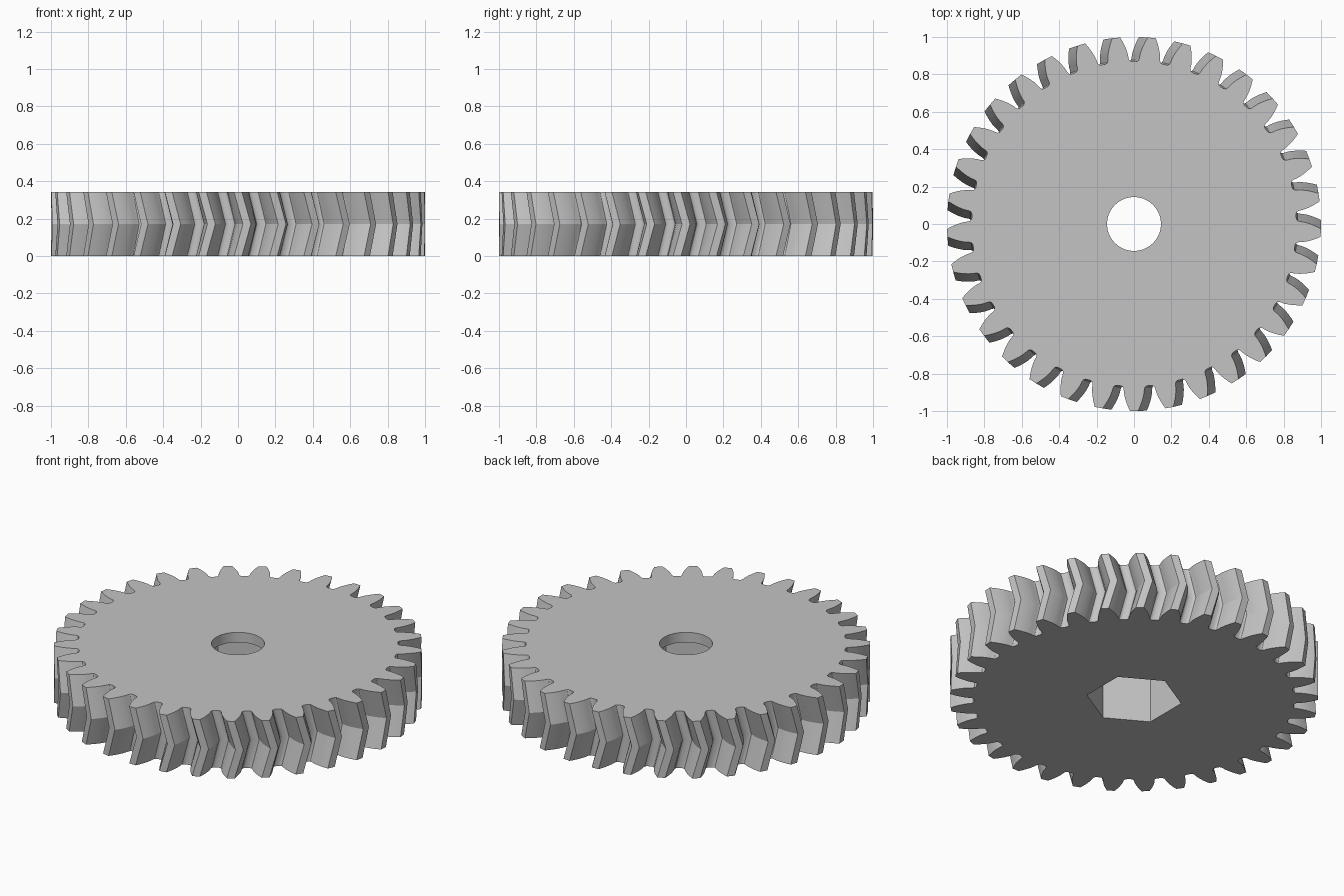
import bpy
import bmesh
from math import acos, cos, pi, radians, sin, sqrt, tan

old = bpy.data.objects.get("Cube")
if old:
    bpy.data.objects.remove(old, do_unlink=True)

TEETH = 33
HEIGHT = 0.342
PITCH_R = TEETH / (TEETH + 2)
BASE_R = PITCH_R * cos(radians(20))
STEP = 2 * pi / TEETH
TWIST = STEP / 4            # how far the chevron leads at mid height


def involute(r):
    a = acos(min(1, BASE_R / r))
    return tan(a) - a


def tooth_profile():
    """One tooth as (radius, angle) pairs, from gap to gap."""
    base_half = STEP / 4 + involute(PITCH_R)
    steps = 7
    flank = []
    for i in range(steps):
        r = BASE_R + (1 - BASE_R) * i / (steps - 1)
        flank.append((r, base_half - involute(r)))
    # rounded root between tooth and gap floor
    root = [(0.868, radians(4.85)), (0.870, radians(4.3)), (0.876, radians(3.8))]
    half = root + flank
    return [(r, -a) for r, a in half] + [(r, a) for r, a in reversed(half)]


def ring(bm, points, z):
    """Closed loop of (radius, angle) points at height z."""
    verts = [bm.verts.new((r * cos(a), r * sin(a), z)) for r, a in points]
    edges = [bm.edges.new((verts[i - 1], verts[i])) for i in range(len(verts))]
    return verts, edges


def wall(bm, low, high):
    a, b = low[0], high[0]
    for i in range(len(a)):
        bm.faces.new((a[i - 1], a[i], b[i], b[i - 1]))


def annulus(bm, outer, inner):
    bmesh.ops.triangle_fill(bm, edges=outer[1] + inner[1], use_beauty=True)


def polygon(count, radius, turn=0):
    return [(radius, turn + 2 * pi * i / count) for i in range(count)]


def gear_outline(turn):
    return [(r, a + turn + k * STEP) for k in range(TEETH) for r, a in tooth_profile()]


bm = bmesh.new()

# Herringbone rim: twist forward to mid height, then back
bottom = ring(bm, gear_outline(-TWIST), 0)
middle = ring(bm, gear_outline(0), HEIGHT / 2)
top = ring(bm, gear_outline(-TWIST), HEIGHT)
wall(bm, bottom, middle)
wall(bm, middle, top)

# Hexagonal nut pocket from below, round bore from above
ledge_z = HEIGHT - 0.06
hex_low = ring(bm, polygon(6, 0.26, pi / 6), 0)
hex_high = ring(bm, polygon(6, 0.26, pi / 6), ledge_z)
bore_low = ring(bm, polygon(64, 0.144), ledge_z)
bore_high = ring(bm, polygon(64, 0.144), HEIGHT)
wall(bm, hex_low, hex_high)
wall(bm, bore_low, bore_high)

# Flat faces: underside, pocket ceiling, top
annulus(bm, bottom, hex_low)
annulus(bm, hex_high, bore_low)
annulus(bm, top, bore_high)

bmesh.ops.recalc_face_normals(bm, faces=bm.faces[:])
mesh = bpy.data.meshes.new("herringbone_gear")
bm.to_mesh(mesh)
bm.free()

gear = bpy.data.objects.new("herringbone_gear", mesh)
bpy.context.collection.objects.link(gear)

# Plain grey
grey = bpy.data.materials.new("light_grey")
grey.use_nodes = True
colour = (0.55, 0.55, 0.55, 1)
grey.diffuse_color = colour
grey.node_tree.nodes["Principled BSDF"].inputs["Base Color"].default_value = colour
mesh.materials.append(grey)

bpy.ops.object.select_all(action="DESELECT")
gear.select_set(True)
bpy.context.view_layer.objects.active = gear
bpy.ops.object.shade_smooth_by_angle(angle=radians(25))
